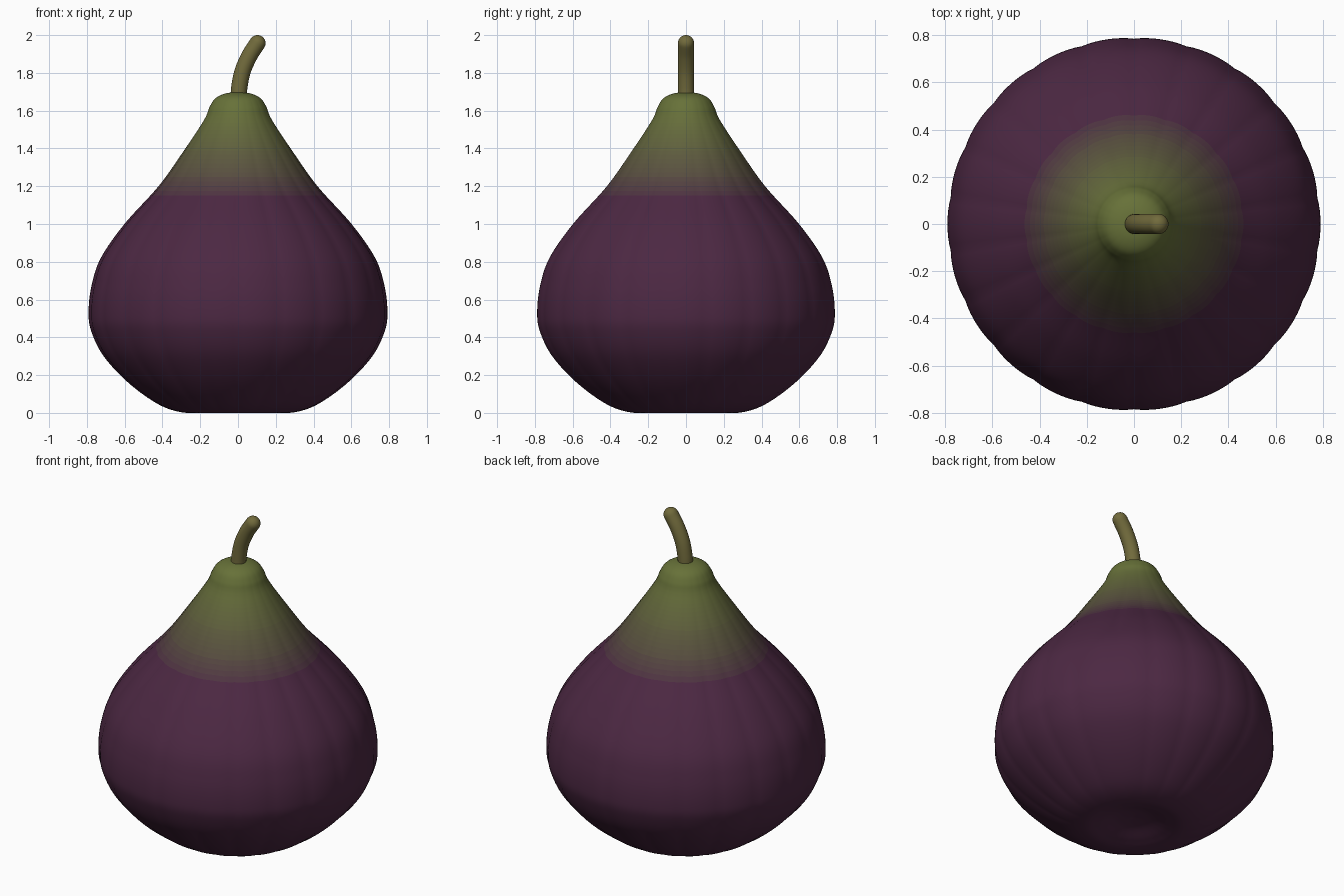
import bpy, bmesh, math
from mathutils import Vector

if "Cube" in bpy.data.objects:
    bpy.data.objects.remove(bpy.data.objects["Cube"])


def material(name, rgb):
    m = bpy.data.materials.new(name)
    m.diffuse_color = (*rgb, 1)
    m.use_nodes = True
    m.node_tree.nodes["Principled BSDF"].inputs["Base Color"].default_value = m.diffuse_color
    return m


def spline(pts, steps):
    # Catmull-Rom through the given points
    p = [Vector(q) for q in pts]
    p = [p[0] * 2 - p[1]] + p + [p[-1] * 2 - p[-2]]
    out = []
    for i in range(1, len(p) - 2):
        a, b, c, d = p[i - 1:i + 3]
        for k in range(steps):
            t = k / steps
            out.append(0.5 * (2 * b + (c - a) * t + (2 * a - 5 * b + 4 * c - d) * t * t
                              + (3 * b - a - 3 * c + d) * t ** 3))
    return out + [p[-2]]


def skin(name, rings, start, end, mats, pick=lambda z: 0):
    # join rings of points into a closed smooth surface with a pole at each end
    bm = bmesh.new()
    loops = [[bm.verts.new(co) for co in ring] for ring in rings]
    n = len(loops[0])
    for a, b in zip(loops, loops[1:]):
        for i in range(n):
            j = (i + 1) % n
            bm.faces.new((a[i], a[j], b[j], b[i]))
    for pole, loop in ((start, loops[0]), (end, loops[-1])):
        v = bm.verts.new(pole)
        for i in range(n):
            bm.faces.new((v, loop[i], loop[(i + 1) % n]))
    bmesh.ops.recalc_face_normals(bm, faces=bm.faces)
    for f in bm.faces:
        f.smooth = True
        f.material_index = pick(f.calc_center_median().z)
    me = bpy.data.meshes.new(name)
    bm.to_mesh(me)
    bm.free()
    for m in mats:
        me.materials.append(m)
    ob = bpy.data.objects.new(name, me)
    bpy.context.collection.objects.link(ob)
    return ob


# fruit body: lathed teardrop with faint vertical ribs and a dimpled base
profile = [(0, .05), (.1, .04), (.2, .012), (.29, .002), (.42, .045), (.58, .16),
           (.71, .30), (.775, .43), (.79, .53), (.775, .67), (.725, .82), (.60, 1.0),
           (.42, 1.2), (.285, 1.39), (.18, 1.55), (.15, 1.62), (.12, 1.665),
           (.07, 1.69), (0, 1.7)]
prof = spline(profile, 8)
SEG = 176


def body_ring(r, z):
    ring = []
    for i in range(SEG):
        a = 2 * math.pi * i / SEG
        amp = .006 * min(1, r / .5) ** 2
        rr = r + amp * (abs(math.cos(11 * a)) ** .7 - .8)
        ring.append((rr * math.cos(a), rr * math.sin(a), max(z, 0)))
    return ring


# purple skin blending to a green neck
PURPLE, GREEN = (.072, .021, .055), (.135, .165, .040)
BANDS = 24
LOW, HIGH = 1.14, 1.62
shades = []
for k in range(BANDS):
    t = k / (BANDS - 1)
    t = t ** .75
    shades.append(material(f"skin_{k}", [p + (g - p) * t for p, g in zip(PURPLE, GREEN)]))


def band(z):
    return max(0, min(BANDS - 1, int((z - LOW) / (HIGH - LOW) * BANDS)))


skin("fig_body", [body_ring(p.x, p.y) for p in prof[1:-1]],
     (0, 0, .05), (0, 0, 1.7), shades, band)

# curved stem with rounded tip
R = .043
path = spline([(.002, 1.66), (.008, 1.73), (.025, 1.81), (.06, 1.89), (.103, 1.957)], 8)
rings = []


def stem_ring(c, d, r):
    side = Vector((d.y, -d.x))
    return [(c.x + side.x * r * math.cos(a), r * math.sin(a), c.y + side.y * r * math.cos(a))
            for a in (2 * math.pi * i / 32 for i in range(32))]


for i, c in enumerate(path):
    d = (path[min(i + 1, len(path) - 1)] - path[max(i - 1, 0)]).normalized()
    rings.append(stem_ring(c, d, R))
for k in range(1, 8):
    a = k * math.pi / 16
    rings.append(stem_ring(path[-1] + d * R * math.sin(a), d, R * math.cos(a)))
tip = path[-1] + d * R
skin("stem", rings, (path[0].x, 0, path[0].y), (tip.x, 0, tip.y),
     [material("stem_olive", (.165, .145, .045))])
